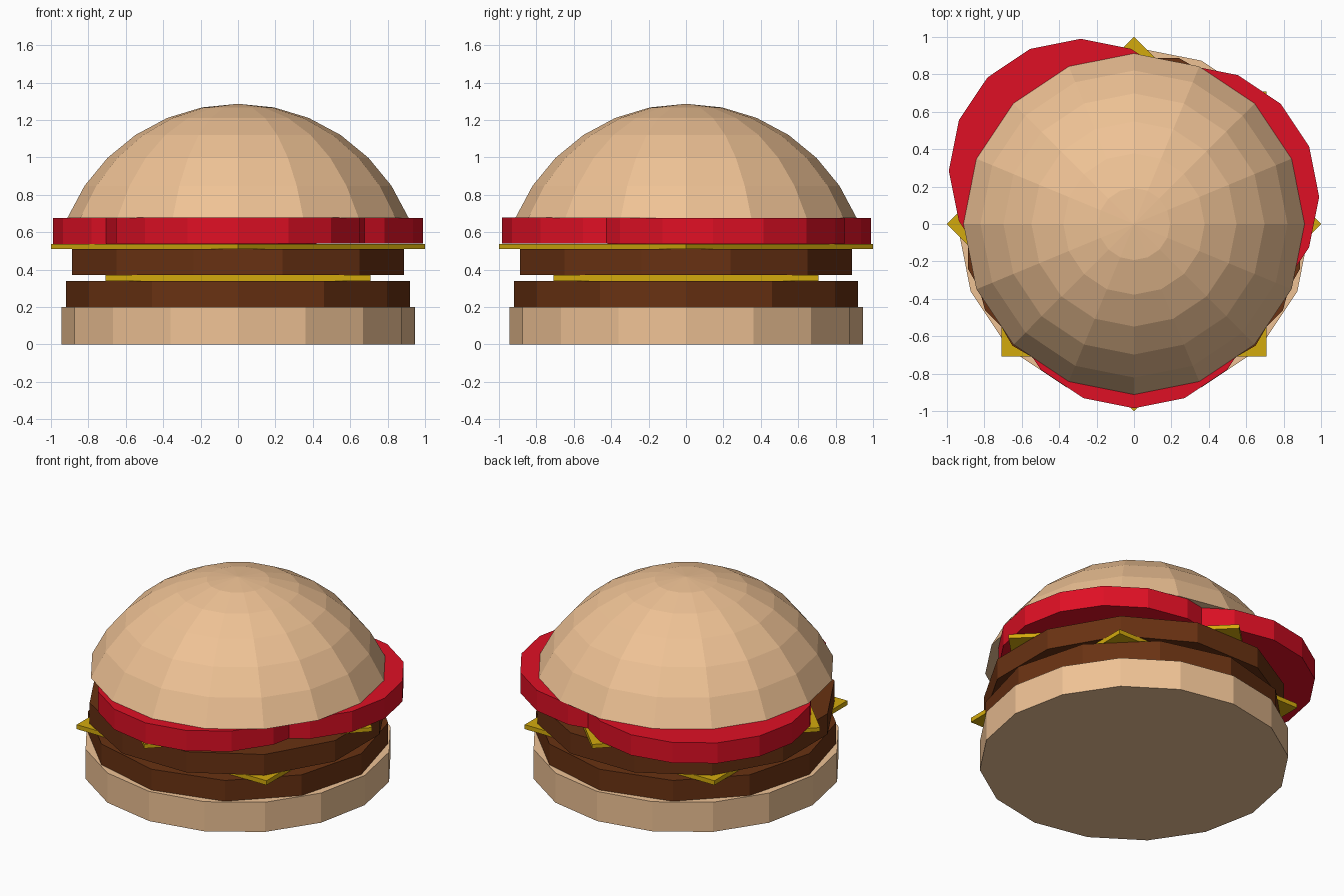
import bpy, bmesh
from math import sin, cos, pi, radians

if "Cube" in bpy.data.objects:
    bpy.data.objects.remove(bpy.data.objects["Cube"])


def material(name, rgb):
    m = bpy.data.materials.new(name)
    m.diffuse_color = (*rgb, 1)
    m.use_nodes = True
    m.node_tree.nodes["Principled BSDF"].inputs["Base Color"].default_value = m.diffuse_color
    return m


BUN = material("bun", (0.86, 0.54, 0.30))
MEAT = material("meat", (0.14, 0.031, 0.006))
CHEESE = material("cheese", (0.65, 0.40, 0.004))
TOMATO = material("tomato", (0.74, 0.005, 0.018))


def slab(name, sides, radius, z0, z1, mat, turn=0, centre=(0, 0)):
    """Flat prism with its first corner at angle `turn`."""
    bpy.ops.mesh.primitive_cylinder_add(
        vertices=sides, radius=radius, depth=z1 - z0,
        location=(*centre, (z0 + z1) / 2))
    ob = bpy.context.object
    ob.name = name
    # Blender starts its circle on +y; a quarter turn maps to itself here
    ob.rotation_euler.z = radians(turn)
    ob.data.materials.append(mat)
    return ob


def dome(name, radius, centre_z, mat, sides=16, rings=6):
    """Upper cap of a 16-ring sphere, closed underneath."""
    bm = bmesh.new()
    top = bm.verts.new((0, 0, centre_z + radius))
    prev = None
    for i in range(1, rings + 1):
        t = pi * i / 16
        r, z = radius * sin(t), centre_z + radius * cos(t)
        ring = [bm.verts.new((r * cos(2 * pi * k / sides), r * sin(2 * pi * k / sides), z))
                for k in range(sides)]
        for k in range(sides):
            n = (k + 1) % sides
            if prev:
                bm.faces.new((prev[k], ring[k], ring[n], prev[n]))
            else:
                bm.faces.new((top, ring[k], ring[n]))
        prev = ring
    bm.faces.new(prev[::-1])
    me = bpy.data.meshes.new(name)
    bm.to_mesh(me)
    bm.free()
    me.materials.append(mat)
    ob = bpy.data.objects.new(name, me)
    bpy.context.collection.objects.link(ob)
    return ob


# Bottom bun, then alternating patties and cheese slices
slab("bottom_bun", 16, 0.945, 0.0, 0.20, BUN)
slab("lower_patty", 12, 0.92, 0.20, 0.34, MEAT)
slab("lower_cheese", 4, 1.0, 0.34, 0.37, CHEESE, turn=45)
slab("upper_patty", 12, 0.92, 0.37, 0.51, MEAT, turn=15)
slab("upper_cheese", 4, 1.0, 0.51, 0.537, CHEESE)

# Three overlapping tomato slices, nudged so faces do not coincide
for i, c in enumerate([(-0.285, 0.285), (0.285, 0.145), (0, -0.28)]):
    dz = 0.001 * i
    slab(f"tomato_slice_{i + 1}", 16, 0.705, 0.537 + dz, 0.675 + dz, TOMATO, centre=c)

# Top bun
dome("top_bun", 0.987, 0.299, BUN)
